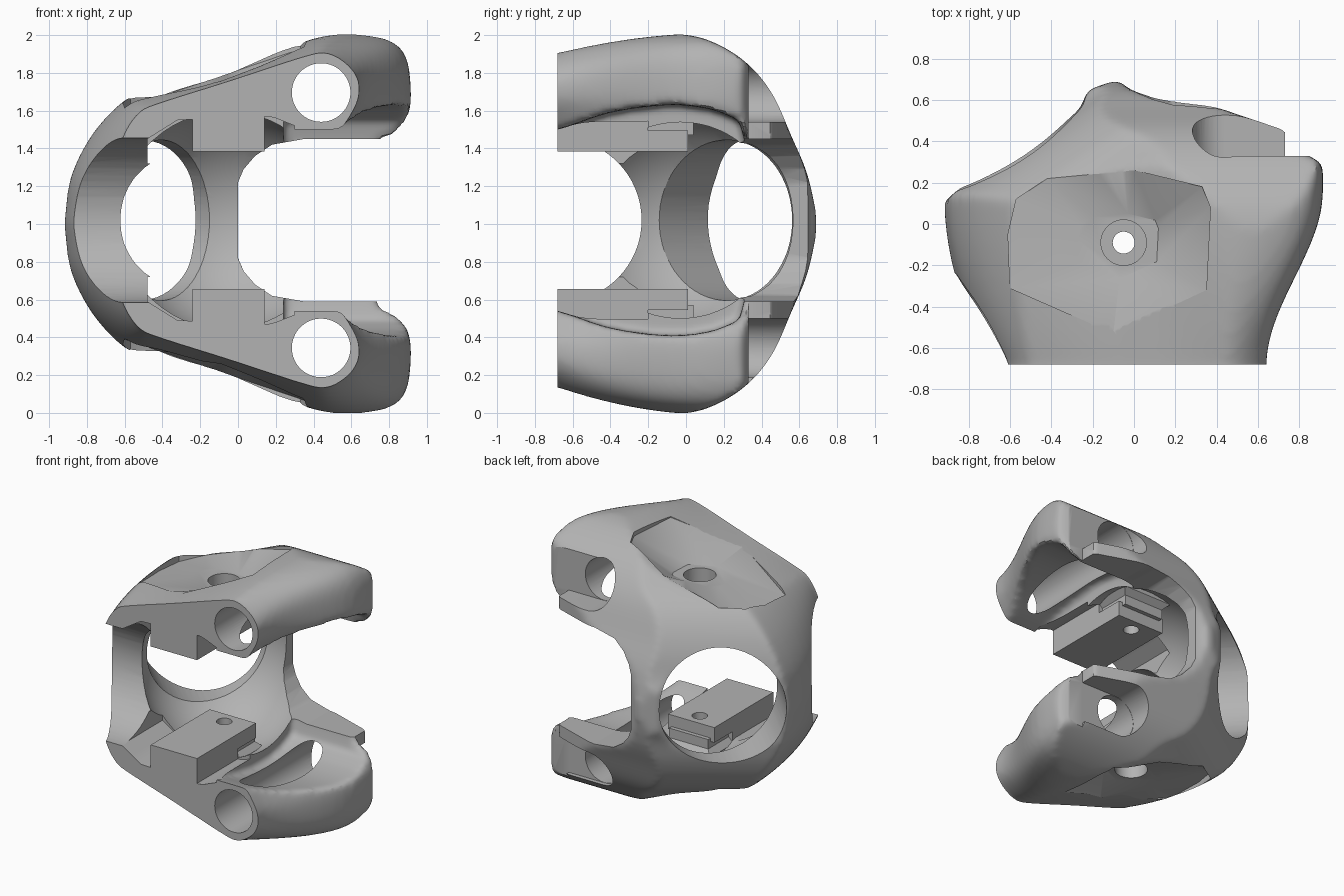
import bpy, bmesh, math
from mathutils import Vector, Matrix

cube = bpy.data.objects.get("Cube")
if cube:
    bpy.data.objects.remove(cube, do_unlink=True)

grey = bpy.data.materials.new("plain_grey")
grey.use_nodes = True
GREY = (0.45, 0.45, 0.45, 1)
grey.diffuse_color = GREY
grey.node_tree.nodes["Principled BSDF"].inputs["Base Color"].default_value = GREY

MID = 1.02          # mirror height of the machined features
cutters = []


def add(name, bm):
    bmesh.ops.recalc_face_normals(bm, faces=bm.faces)
    me = bpy.data.meshes.new(name)
    bm.to_mesh(me)
    bm.free()
    me.materials.append(grey)
    ob = bpy.data.objects.new(name, me)
    bpy.context.collection.objects.link(ob)
    return ob


def loft(name, rings):
    bm = bmesh.new()
    loops = [[bm.verts.new(p) for p in ring] for ring in rings]
    n = len(loops[0])
    for a, b in zip(loops, loops[1:]):
        for i in range(n):
            j = (i + 1) % n
            bm.faces.new((a[i], a[j], b[j], b[i]))
    bm.faces.new(loops[0])
    bm.faces.new(loops[-1])
    return add(name, bm)


def prism(name, pts, axis, lo, hi):
    place = {"x": lambda u, v, t: (t, u, v),
             "y": lambda u, v, t: (u, t, v),
             "z": lambda u, v, t: (u, v, t)}[axis]
    return loft(name, [[place(u, v, t) for u, v in pts] for t in (lo, hi)])


def both(pts, mid=0):
    """Close an upper half outline with its reflection."""
    return [(u, mid + v) for u, v in pts] + [(u, mid - v) for u, v in reversed(pts)]


def spline(pts, steps=5):
    """Smooth curve through an open list of points."""
    p = [Vector(q) for q in pts]
    p = [2 * p[0] - p[1]] + p + [2 * p[-1] - p[-2]]
    out = []
    for a, b, c, d in zip(p, p[1:], p[2:], p[3:]):
        for i in range(steps):
            t = i / steps
            out.append(0.5 * (2 * b + (c - a) * t + (2 * a - 5 * b + 4 * c - d) * t * t
                              + (3 * b - a - 3 * c + d) * t ** 3))
    return out + [p[-2]]


def box(name, x, y, z):
    return prism(name, [(x[0], y[0]), (x[1], y[0]), (x[1], y[1]), (x[0], y[1])], "z", *z)


def cylinder(name, centre, direction, radius, length):
    bm = bmesh.new()
    turn = Vector(direction).to_track_quat("Z", "Y").to_matrix().to_4x4()
    bmesh.ops.create_cone(bm, cap_ends=True, segments=64, radius1=radius, radius2=radius,
                          depth=length, matrix=Matrix.Translation(centre) @ turn)
    return add(name, bm)


def boolean(ob, tool, operation="DIFFERENCE"):
    m = ob.modifiers.new(tool.name, "BOOLEAN")
    m.operation, m.object, m.solver = operation, tool, "EXACT"
    tool.hide_render = True
    if tool not in cutters:
        cutters.append(tool)


def bake(ob):
    bpy.context.view_layer.update()
    dg = bpy.context.evaluated_depsgraph_get()
    me = bpy.data.meshes.new_from_object(ob.evaluated_get(dg))
    ob.modifiers.clear()
    ob.data = me


# Outer body: narrow front outline blending into the swollen middle outline
middle = both(spline([(-0.92, 0.02), (-0.885, 0.25), (-0.775, 0.47), (-0.62, 0.64), (-0.5, 0.69),
                      (-0.1, 0.78), (0.36, 0.97), (0.6, 1.01), (0.8, 0.975), (0.89, 0.88),
                      (0.915, 0.7), (0.9, 0.57), (0.84, 0.49), (0.74, 0.44)]))
front = both(spline([(-0.69, 0.02), (-0.66, 0.25), (-0.6, 0.45), (-0.52, 0.57), (-0.41, 0.62),
                     (-0.05, 0.735), (0.37, 0.87), (0.48, 0.88), (0.58, 0.82), (0.635, 0.74),
                     (0.635, 0.64), (0.59, 0.55), (0.55, 0.49), (0.5, 0.44)]))
rings = []
for step in range(12):
    t = max(0, (step - 1) / 10)
    y = -0.68 + 0.83 * t if step else -0.9
    quick = (1 - t) ** 2
    slow = 1 - t * t * (3 - 2 * t)
    rings.append([(m[0] + (f[0] - m[0]) * (quick if m[0] < 0 else slow), y,
                   1 + 0.02 * quick + m[1] + (f[1] - m[1]) * quick)
                  for m, f in zip(middle, front)])
rings.append([(u, 0.9, 1 + v) for u, v in middle])
body = loft("yoke_body", rings)
side = prism("side_trim", both(spline([(-1, 1.1), (-0.3, 1.02), (-0.1, 1.01), (0.1, 0.98),
                                       (0.3, 0.87), (0.45, 0.7), (0.56, 0.46), (0.64, 0.27),
                                       (0.69, 0.06)]), 1), "x", -1.5, 1.5)
plan = prism("plan_trim", [(-1, -1), (-1, 0.05), (-0.91, 0.12), (-0.75, 0.245), (-0.4, 0.45),
                           (-0.27, 0.55), (-0.22, 0.65), (-0.08, 0.7), (-0.02, 0.65),
                           (0.1, 0.61), (0.4, 0.565), (0.74, 0.45), (0.75, 0.345), (0.83, 0.34),
                           (0.9, 0.3), (1, 0.15), (1, -1)], "z", -0.5, 2.5)
# Rounded shoulder over the back corner, swept along the corner wall
shoulder = both(spline([(0.72, 0.05), (0.63, 0.2), (0.575, 0.4), (0.51, 0.55), (0.42, 0.67),
                        (0.3, 0.76), (0.1, 0.91), (-0.4, 1.2), (-1.5, 1.5)]), 1)
corner = loft("corner_trim", [[(-0.56 * d + 0.83 * t, 0.83 * d + 0.56 * t, z) for d, z in shoulder]
                              for t in (-2, 2)])
for trim in (side, plan, corner):
    boolean(body, trim, "INTERSECT")
# Arched underside of the arms, softened together with the outside
boolean(body, prism("arm_arch", both(spline([(-1, 0.42), (-0.68, 0.48), (-0.4, 0.57),
                                             (-0.1, 0.61), (0.12, 0.59), (0.28, 0.53)])
                                     + [(0.31, 0.42)], MID), "x", 0.24, 1.5))
remesh = body.modifiers.new("even", "REMESH")
remesh.mode, remesh.voxel_size = "VOXEL", 0.022
soften = body.modifiers.new("soften", "SMOOTH")
soften.factor, soften.iterations = 0.5, 8
bake(body)

# Flat front face
boolean(body, box("front_trim", (-2, 2), (-2, -0.68), (-1, 3)))

# Round inner cavity
bm = bmesh.new()
bmesh.ops.create_uvsphere(bm, u_segments=64, v_segments=32, radius=0.6,
                          matrix=Matrix.Translation((-0.06, -0.03, MID)))
boolean(body, add("cavity", bm))

# Round window through the back corner, round front opening
boolean(body, cylinder("window", (-0.1 - 0.7, -0.09 + 0.7, MID), (-1, 1, 0), 0.425, 1.6))
boolean(body, cylinder("front_scoop", (-0.6, -0.67, MID), (1, 0, 0), 0.435, 1.8))

# Open side between the two arms
boolean(body, prism("side_opening", both([(0, 0.2), (0.03, 0.27), (0.09, 0.34), (0.18, 0.4),
                                          (0.35, 0.43), (1.5, 0.43)], MID), "y", -1, 1))

# Features repeated on the upper and lower arm
BOLT = (-0.05, -0.09)
pocket = [(-0.6, -0.31), (-0.61, -0.05), (-0.57, 0.12), (-0.42, 0.22), (0, 0.26),
          (0.33, 0.18), (0.37, 0.08), (0.35, -0.32), (-0.1, -0.53)]
# Pivot slot: half round towards the body, open towards the arm end
arc = [math.pi * (0.5 + i / 24) for i in range(25)]
slot = ([(0.44 + 0.157 * math.cos(a), 0.676 + 0.157 * math.sin(a)) for a in arc]
        + [(1.2, 0.519), (1.2, 0.833)])
groove = [(-0.48, 0.3), (-0.48, 0.43), (-0.4, 0.48), (-0.32, 0.53), (0.16, 0.55), (0.2, 0.54),
          (0.3, 0.5), (0.3, 0.3)]
tools, plates = [], []
for tag, s in (("upper", 1), ("lower", -1)):
    def span(a, b):
        return sorted((MID + s * a, MID + s * b))

    tools.append(cylinder(tag + "_pivot_hole", (0.44, -0.3, MID + s * 0.676), (0, 1, 0), 0.155, 1.5))
    tools.append(prism(tag + "_slot", [(x, MID + s * z) for x, z in slot], "y", 0.33, 1))
    tools.append(box(tag + "_arm_end", (0.73, 1.2), (0.33, 1), span(0.3, 1.3)))
    tools.append(prism(tag + "_groove", [(x, MID + s * z) for x, z in groove], "y", -1, -0.2))

    # Faceted dish around the bolt
    rim = [(x, y, 1 + s * (0.61 + 0.34 * (x + 0.6) - 0.1 * max(0, -y - 0.3))) for x, y in pocket]
    top = [(x, y, 1 + s * 1.3) for x, y in pocket]
    floor = [(BOLT[0] + (x - BOLT[0]) * 0.4, BOLT[1] + (y - BOLT[1]) * 0.4, 1 + s * 0.7)
             for x, y in pocket]
    tools.append(loft(tag + "_dish", [top, rim, floor]))
    bore = cylinder(tag + "_counterbore", (*BOLT, MID + s * 0.86), (0, 0, 1), 0.11, 0.6)
    bolt = cylinder(tag + "_bolt_hole", (*BOLT, MID + s * 0.6), (0, 0, 1), 0.053, 1.0)
    tools += [bore, bolt]

    # Mounting plate, its neck to the arm and the flared block behind
    plate = box(tag + "_mounting_plate", (-0.24, 0.14), (-0.68, 0.01), span(0.365, 0.476))
    neck = box(tag + "_plate_neck", (-0.24, 0.14), (-0.68, -0.2), span(0.47, 0.6))
    block = loft(tag + "_mounting_block",
                 [[(-0.24 - e, -0.27 - e, z), (0.14 + e, -0.27 - e, z),
                   (0.14 + e, 0.07 + e, z), (-0.24 - e, 0.07 + e, z)]
                  for e, z in ((-0.03, MID + s * 0.45), (-0.03, MID + s * 0.52),
                               (0.01, MID + s * 0.56), (0.01, MID + s * 0.63))])
    for part in (plate, block):
        boolean(part, bolt)
    for part in (neck, block):
        boolean(part, bore)
    plates += [plate, neck, block]

for t in tools:
    boolean(body, t)
for ob in [body] + plates:
    bake(ob)
for c in cutters:
    bpy.data.objects.remove(c, do_unlink=True)

# Smooth surfaces with crisp machined edges
bpy.ops.object.select_all(action="DESELECT")
for ob in [body] + plates:
    ob.select_set(True)
bpy.context.view_layer.objects.active = body
bpy.ops.object.shade_smooth_by_angle(angle=math.radians(30))
